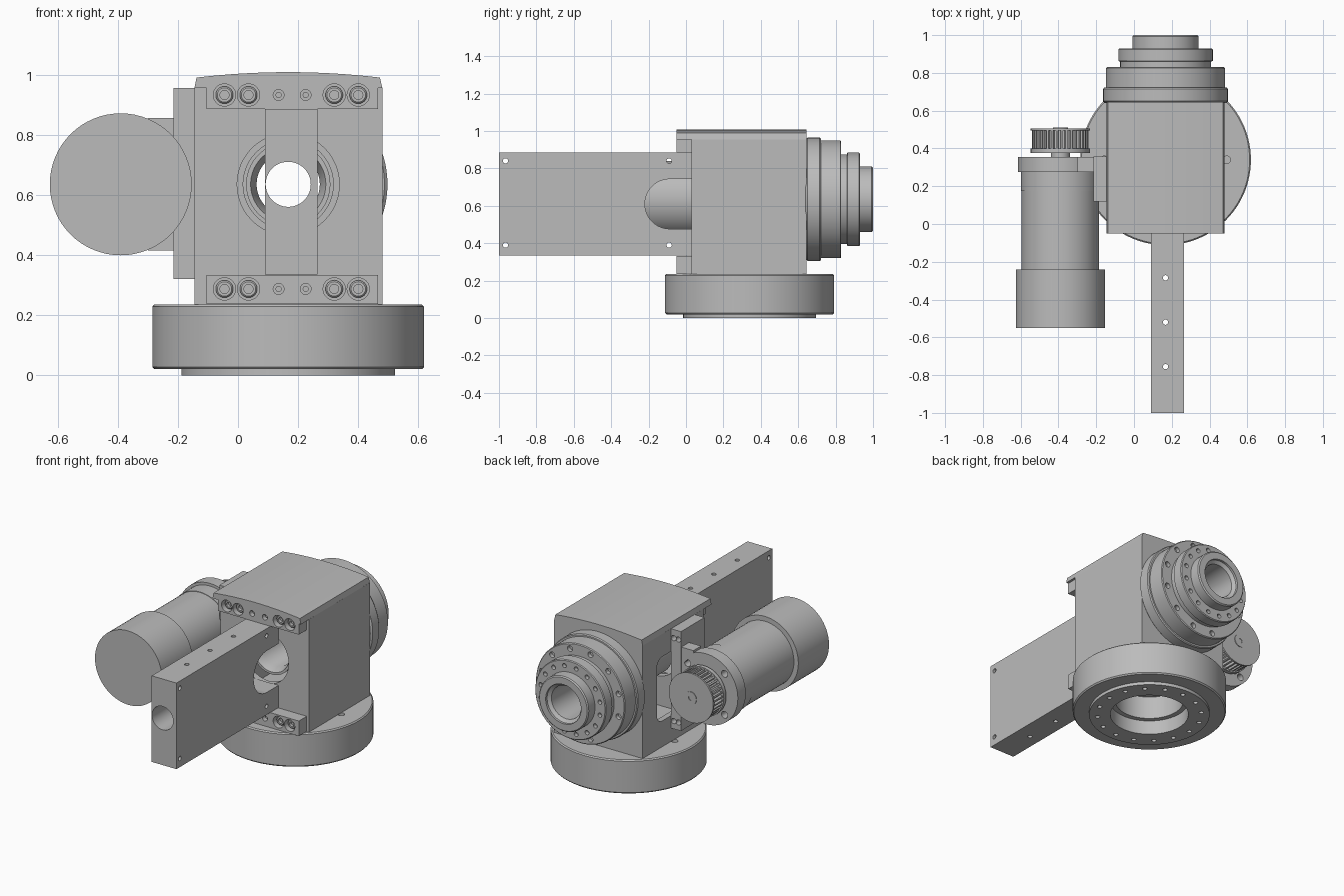
import bpy, bmesh, math
from mathutils import Matrix, Vector

if "Cube" in bpy.data.objects:
    bpy.data.objects.remove(bpy.data.objects["Cube"])

grey = bpy.data.materials.new("machined grey")
grey.use_nodes = True
grey.diffuse_color = (0.5, 0.5, 0.5, 1)
grey.node_tree.nodes["Principled BSDF"].inputs["Base Color"].default_value = (0.5, 0.5, 0.5, 1)

CX, CZ, BASE_Y = 0.167, 0.635, 0.34   # spindle axis and base centre
MX = -0.39                            # motor axis
AXES = {"X": Matrix.Rotation(math.pi / 2, 4, "Y"),
        "Y": Matrix.Rotation(-math.pi / 2, 4, "X"),
        "Z": Matrix.Identity(4)}


def finish(name, bm):
    bmesh.ops.recalc_face_normals(bm, faces=bm.faces)
    me = bpy.data.meshes.new(name)
    bm.to_mesh(me)
    bm.free()
    me.materials.append(grey)
    ob = bpy.data.objects.new(name, me)
    bpy.context.collection.objects.link(ob)
    return ob


def box(name, x0, x1, y0, y1, z0, z1):
    bm = bmesh.new()
    bmesh.ops.create_cube(bm, size=1)
    for v in bm.verts:
        v.co = ((x0 + x1) / 2 + v.co.x * (x1 - x0),
                (y0 + y1) / 2 + v.co.y * (y1 - y0),
                (z0 + z1) / 2 + v.co.z * (z1 - z0))
    return finish(name, bm)


def lathe(name, profile, centre, axis="Y", n=64, ring=False):
    """Revolve (radius, height) points; a ring closes on itself, a solid is capped."""
    bm = bmesh.new()
    m = Matrix.Translation(centre) @ AXES[axis]
    rows = [[bm.verts.new(m @ Vector((r * math.cos(t), r * math.sin(t), h)))
             for t in (math.tau * i / n for i in range(n))] for r, h in profile]
    pairs = list(zip(rows, rows[1:]))
    if ring:
        pairs.append((rows[-1], rows[0]))
    else:
        bm.faces.new(rows[0])
        bm.faces.new(rows[-1])
    for a, b in pairs:
        for i in range(n):
            j = (i + 1) % n
            bm.faces.new((a[i], a[j], b[j], b[i]))
    return finish(name, bm)


def cyl(name, r, h0, h1, centre, axis="Y", n=48):
    return lathe(name, [(r, h0), (r, h1)], centre, axis, n)


def prism(name, points, y0, y1):
    """Extrude an (x, z) outline along y."""
    bm = bmesh.new()
    face = bm.faces.new([bm.verts.new((x, y0, z)) for x, z in points])
    new = bmesh.ops.extrude_face_region(bm, geom=[face])["geom"]
    bmesh.ops.translate(bm, vec=(0, y1 - y0, 0),
                        verts=[v for v in new if isinstance(v, bmesh.types.BMVert)])
    return finish(name, bm)


def cut(targets, cutters):
    for ob in targets:
        for c in cutters:
            mod = ob.modifiers.new("cut", "BOOLEAN")
            mod.object, mod.operation, mod.solver = c, "DIFFERENCE", "EXACT"
            bpy.context.view_layer.objects.active = ob
            bpy.ops.object.modifier_apply(modifier=mod.name)
    for c in cutters:
        bpy.data.objects.remove(c)


def circle(count, r, phase=0.0):
    return [(r * math.cos(math.tau * (i + phase) / count),
             r * math.sin(math.tau * (i + phase) / count)) for i in range(count)]


# Round base with stepped bore and bolt circle
base = lathe("round_base", [(0.23, 0), (0.355, 0), (0.355, 0.02), (0.445, 0.02), (0.452, 0.028),
                            (0.452, 0.228), (0.445, 0.235), (0.2, 0.235), (0.2, 0.09), (0.23, 0.09)],
             (CX, BASE_Y, 0), "Z", 96, True)
cut([base], [cyl("cutter", 0.014, -0.02, 0.04, (CX + x, BASE_Y + y, 0), "Z", 16)
             for x, y in circle(16, 0.307)])
cut([base], [cyl("cutter", 0.02, 0.2, 0.3, (CX + s * 0.325, BASE_Y, 0), "Z", 20) for s in (-1, 1)])

# Hollow housing with front opening, rear bore and belt window
housing = box("housing", -0.145, 0.48, 0.03, 0.645, 0.235, 0.956)
cut([housing], [box("cutter", -0.11, 0.445, 0.07, 0.6, 0.28, 0.92)])
window = box("cutter", -0.3, 0, 0.16, 0.5, 0.4, 0.81)
bev = window.modifiers.new("round", "BEVEL")
bev.width, bev.segments = 0.05, 5
cut([housing], [cyl("cutter", 0.17, 0, 0.09, (CX, 0, CZ)),
                cyl("cutter", 0.15, 0.58, 0.7, (CX, 0, CZ)), window])

# Arched cap and front bolt strips
arc = [(0.472 - 0.61 * i / 16, 0.99 + 0.018 * (1 - (i / 8 - 1) ** 2)) for i in range(17)]
cap = prism("arched_cap", [(-0.145, 0.955), (0.48, 0.955)] + arc, -0.05, 0.645)
top_strip = box("top_strip", -0.105, 0.465, -0.05, 0.03, 0.885, 0.955)
low_strip = box("bottom_strip", -0.105, 0.465, -0.05, 0.03, 0.237, 0.333)
for z, parts in ((0.932, [top_strip, cap]), (0.287, [low_strip])):
    for x in (-0.045, 0.035, 0.32, 0.4):
        cut(parts, [cyl("cutter", 0.037, -0.1, -0.01, (x, 0, z), "Y", 32)])
        lathe("strip_bolt", [(0.015, -0.03), (0.024, -0.03), (0.029, -0.025), (0.029, -0.005),
                             (0.015, -0.005)], (x, 0, z), "Y", 24, True)
    for x in (0.135, 0.225):
        cut(parts, [cyl("cutter", 0.018, -0.1, -0.02, (x, 0, z), "Y", 24)])
        cyl("strip_pin", 0.01, -0.03, -0.005, (x, 0, z), "Y", 16)

# Long beam with bore, end notch and fixing holes
beam = box("beam", 0.09, 0.265, -1.0, 0.03, 0.335, 0.885)
cut([beam], [cyl("cutter", 0.075, -1.1, 0.1, (CX, 0, CZ)),
             cyl("cutter", 0.133, 0, 0.4, (0, -0.087, 0.61), "X"),
             box("cutter", 0, 0.4, -0.087, 0.1, 0.477, 0.743)])
cut([beam], [cyl("cutter", 0.014, 0.2, 1.0, (CX, y, 0), "Z", 16) for y in (-0.285, -0.52, -0.755)])
cut([beam], [cyl("cutter", 0.014, 0, 0.4, (0, y, z), "X", 16)
             for y in (-0.965, -0.09) for z in (0.39, 0.84)])

# Stepped rear spindle
spindle = lathe("rear_spindle", [
    (0.14, 0.1), (0.14, 0.64), (0.32, 0.64), (0.33, 0.65), (0.33, 0.715), (0.325, 0.722),
    (0.315, 0.722), (0.315, 0.825), (0.31, 0.83), (0.24, 0.83), (0.24, 0.86), (0.25, 0.863),
    (0.25, 0.925), (0.245, 0.93), (0.175, 0.93), (0.175, 0.993), (0.168, 1.0), (0.125, 1.0),
    (0.125, 0.985), (0.105, 0.97), (0.105, 0.15), (0.125, 0.1)], (CX, 0, CZ), "Y", 96, True)
for count, r, size, y in ((12, 0.28, 0.018, 0.83), (16, 0.213, 0.014, 0.93)):
    cut([spindle], [cyl("cutter", size, y - 0.025, y + 0.02, (CX + a, 0, CZ + b), "Y", 16)
                    for a, b in circle(count, r, 0.5)])

# Motor bracket: upright plate and flange
upright = box("bracket_upright", -0.215, -0.145, 0.12, 0.358, 0.32, 0.955)
cut([upright], [cyl("cutter", 0.017, 0.32, 0.4, (x, 0, z), "Y", 16)
                for x in (-0.197, -0.163) for z in (0.37, 0.9)])
flange = cyl("motor_flange", 0.225, 0.275, 0.355, (MX, 0, CZ), "Y", 64)
cut([flange], [cyl("cutter", 0.022, 0.25, 0.4, (MX + a, 0, CZ + b), "Y", 20)
               for a, b in circle(4, 0.185, 0.5)])
web = box("flange_web", -0.3, -0.2, 0.276, 0.354, 0.415, 0.855)
cut([web], [cyl("cutter", 0.2, 0.2, 0.4, (MX, 0, CZ))])

# Motor
motor = (MX, 0, CZ)
cyl("motor_body", 0.205, -0.245, 0.175, motor, "Y", 64)
cyl("motor_collar", 0.208, 0.175, 0.28, motor, "Y", 64)
cyl("motor_rear_cover", 0.236, -0.55, -0.24, motor, "Y", 64)

# Toothed pulley on the motor shaft
cyl("pulley_hub", 0.05, 0.35, 0.38, motor)
cyl("pulley_inner_rim", 0.157, 0.375, 0.4, motor)
teeth = 36
outline = []
for i in range(teeth):
    for step, r in ((0, 0.133), (0.4, 0.133), (0.5, 0.15), (0.9, 0.15)):
        t = math.tau * (i + step) / teeth
        outline.append((MX + r * math.cos(t), CZ + r * math.sin(t)))
prism("pulley_teeth", outline, 0.4, 0.497)
rim = cyl("pulley_outer_rim", 0.157, 0.495, 0.506, motor)
lathe("pulley_shaft_end", [(0.015, 0.5), (0.04, 0.5), (0.04, 0.51), (0.015, 0.51)],
      motor, "Y", 32, True)

# Smooth round surfaces, keep edges crisp
bpy.ops.object.select_all(action="DESELECT")
for ob in bpy.context.scene.objects:
    if ob.type == "MESH" and ob.name != "pulley_teeth":
        ob.select_set(True)
        bpy.context.view_layer.objects.active = ob
bpy.ops.object.shade_smooth_by_angle(angle=math.radians(30))
bpy.ops.object.select_all(action="DESELECT")
